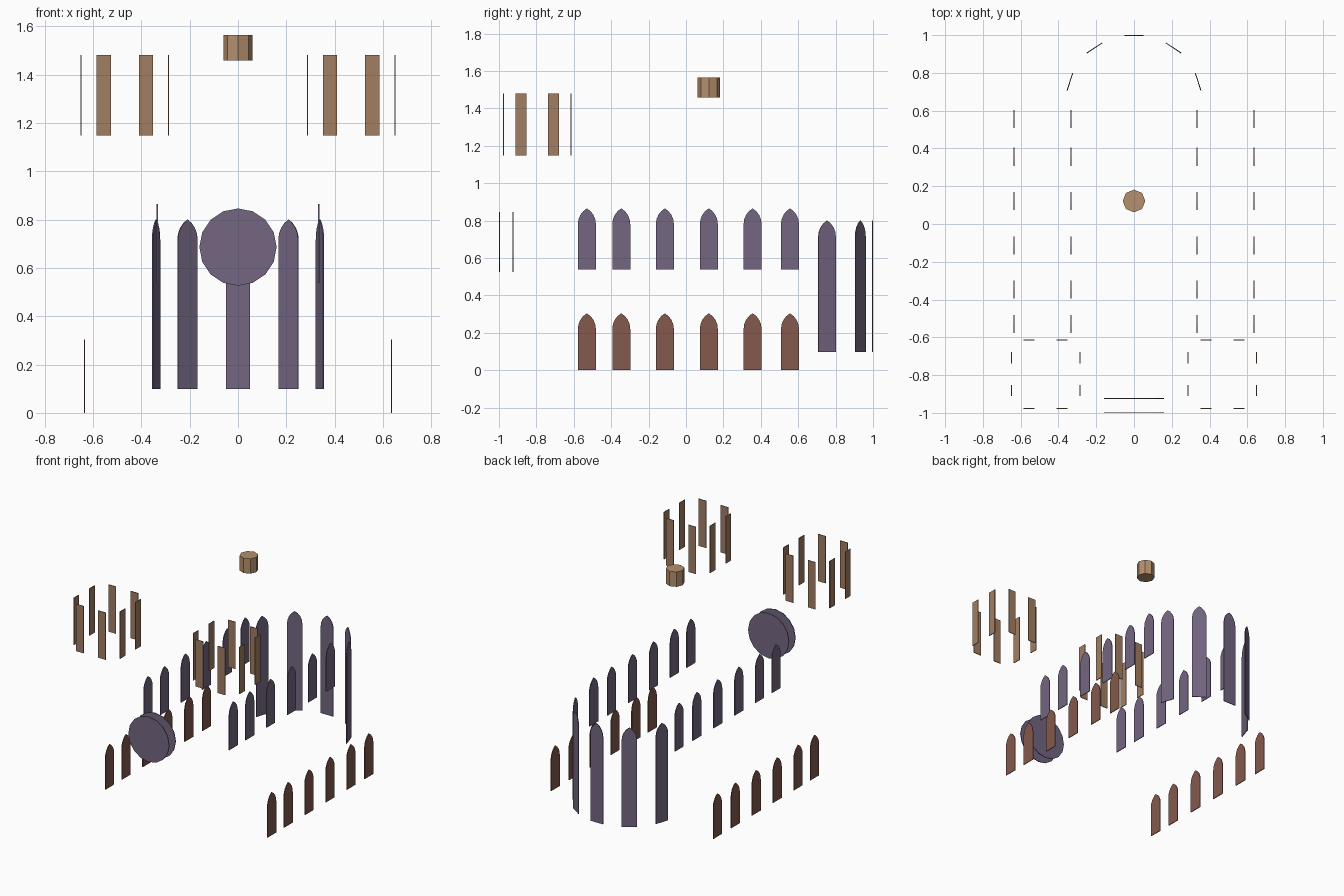
import bpy, bmesh
from math import sin, cos, pi, radians, atan2
from mathutils import Matrix

if "Cube" in bpy.data.objects:
    bpy.data.objects.remove(bpy.data.objects["Cube"])

THICK = 0.005


def material(name, rgb):
    m = bpy.data.materials.new(name)
    m.diffuse_color = (*rgb, 1)
    m.use_nodes = True
    m.node_tree.nodes["Principled BSDF"].inputs["Base Color"].default_value = m.diffuse_color
    return m


GLASS = material("violet_glass", (0.174, 0.133, 0.22))
AISLE = material("red_brown", (0.23, 0.10, 0.075))
LOUVRE = material("louvre_brown", (0.36, 0.21, 0.125))
DRUM = material("drum_tan", (0.46, 0.28, 0.155))


def finish(name, bm, mat):
    bmesh.ops.recalc_face_normals(bm, faces=bm.faces)
    me = bpy.data.meshes.new(name)
    bm.to_mesh(me)
    bm.free()
    me.materials.append(mat)
    ob = bpy.data.objects.new(name, me)
    bpy.context.collection.objects.link(ob)


def lancet(w, z0, z1, steps=4):
    """Pointed equilateral arch outline in x, z."""
    a = w / 2
    spring = z1 - a * 3 ** 0.5
    arc = [(-a + w * cos(t), spring + w * sin(t))
           for t in (radians(60) * i / steps for i in range(steps + 1))]
    return [(-a, z0), (a, z0)] + arc + [(-x, z) for x, z in arc[-2::-1]]


def rect(w, z0, z1):
    return [(-w / 2, z0), (w / 2, z0), (w / 2, z1), (-w / 2, z1)]


def panel(bm, outline, x, y, facing):
    """Thin slab centred at (x, y), facing along the given angle."""
    mat = Matrix.Translation((x, y, 0)) @ Matrix.Rotation(facing + pi / 2, 4, 'Z')
    front, back = [[bm.verts.new(mat @ Matrix.Translation((px, d, pz)).translation)
                    for px, pz in outline] for d in (-THICK / 2, THICK / 2)]
    bm.faces.new(front)
    bm.faces.new(back[::-1])
    for i in range(len(front)):
        bm.faces.new((front[i], front[i - 1], back[i - 1], back[i]))


# Aisle and clerestory window rows on both sides
BAYS = (-0.53, -0.346, -0.113, 0.122, 0.356, 0.556)
for name, x, z0, z1, mat in (("aisle_windows", 0.635, 0.0, 0.304, AISLE),
                             ("clerestory_windows", 0.334, 0.538, 0.865, GLASS)):
    for side, s in (("right", 1), ("left", -1)):
        bm = bmesh.new()
        for y in BAYS:
            panel(bm, lancet(0.096, z0, z1), s * x, y, 0 if s > 0 else pi)
        finish(f"{name}_{side}", bm, mat)

# Tall apse windows around the rounded end
bm = bmesh.new()
panel(bm, lancet(0.098, 0.098, 0.8), 0, 0.9975, pi / 2)
for x, y, nx, ny in ((0.209, 0.932, 0.053, 0.08), (0.339, 0.754, 0.096, 0.031)):
    for s in (1, -1):
        panel(bm, lancet(0.098, 0.098, 0.8), s * x, y, atan2(ny, s * nx))
finish("apse_windows", bm, GLASS)

# Pair of round front windows
circle = [(0.16 * cos(2 * pi * i / 16), 0.686 + 0.16 * sin(2 * pi * i / 16))
          for i in range(16)]
bm = bmesh.new()
panel(bm, circle, 0, -0.9965, -pi / 2)
panel(bm, circle, 0, -0.925, pi / 2)
finish("rose_window", bm, GLASS)

# Belfry openings, two on each face of both towers
for side, s in (("right", 1), ("left", -1)):
    bm = bmesh.new()
    for k in range(4):
        a = k * pi / 2
        for off in (-0.087, 0.087):
            panel(bm, rect(0.059, 1.147, 1.48),
                  s * 0.468 + 0.181 * cos(a) - off * sin(a),
                  -0.795 + 0.181 * sin(a) + off * cos(a), a)
    finish(f"belfry_louvres_{side}", bm, LOUVRE)

# Octagonal drum above the crossing
bm = bmesh.new()
bmesh.ops.create_cone(bm, cap_ends=True, segments=8, radius1=0.06, radius2=0.06,
                      depth=0.105, matrix=Matrix.Translation((0, 0.122, 1.511)))
finish("spire_drum", bm, DRUM)
